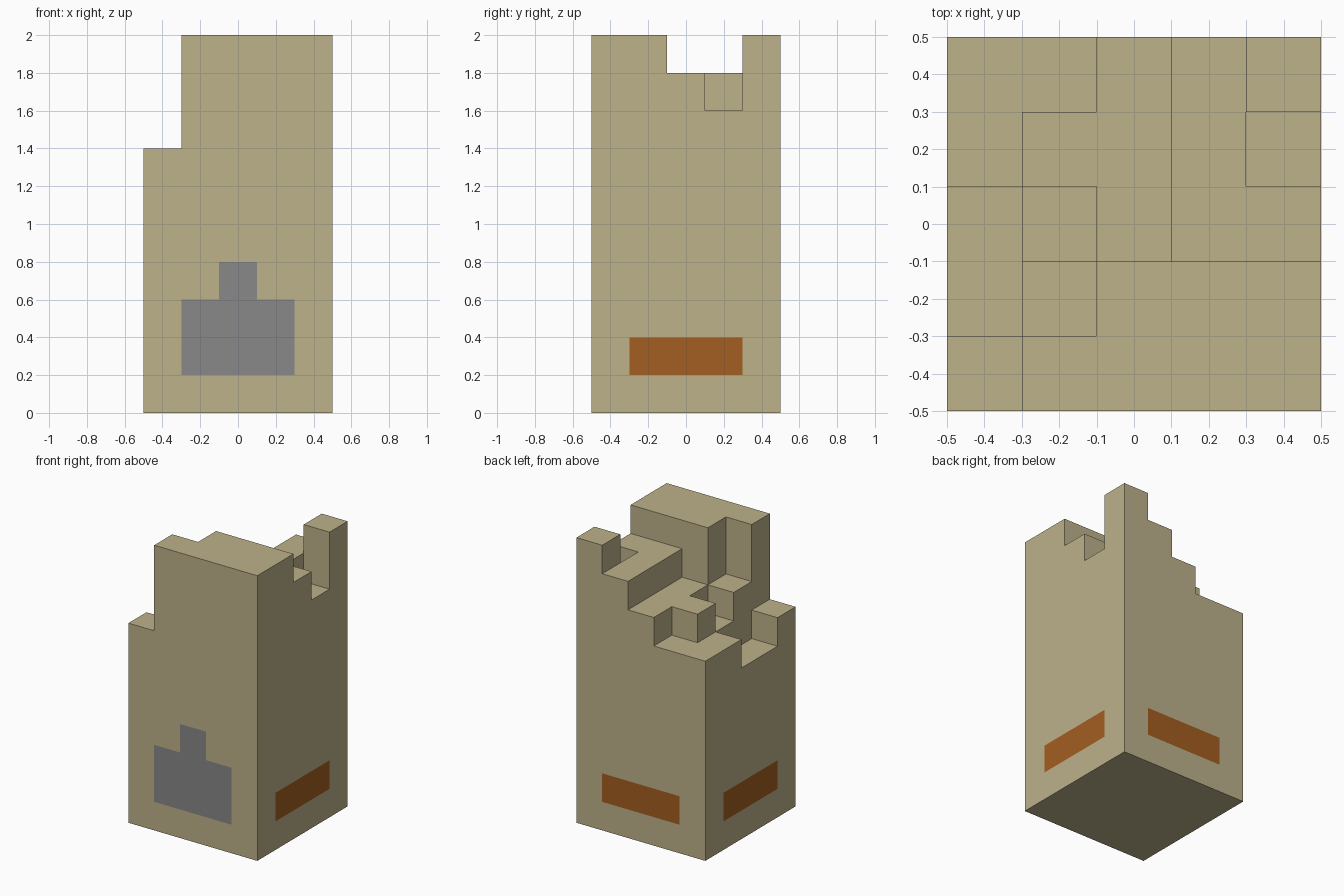
import bpy, bmesh
from mathutils import Vector

if "Cube" in bpy.data.objects:
    bpy.data.objects.remove(bpy.data.objects["Cube"], do_unlink=True)

CELL = 0.2
N = 5
# Column heights in cells: rows run front to back, columns run along +x
HEIGHTS = ["7" + "A" * 4, "68AAA", "67899", "78898", "7789A"]


def make_material(name, rgb):
    m = bpy.data.materials.new(name)
    m.use_nodes = True
    m.diffuse_color = (*rgb, 1)
    m.node_tree.nodes["Principled BSDF"].inputs["Base Color"].default_value = (*rgb, 1)
    return m


def solid(i, j, k):
    return 0 <= i < N and 0 <= j < N and 0 <= k < int(HEIGHTS[j][i], 16)


def paint(i, j, k, d):
    """Grey doorway on the front, rust band on the other outer walls."""
    if d.y < 0 and j == 0:
        return int((k in (1, 2) and 0 < i < 4) or (k == 3 and i == 2))
    side = (d.x > 0 and i == N - 1) or (d.x < 0 and i == 0)
    if side and k == 1 and 0 < j < 4:
        return 2
    if d.y > 0 and j == N - 1 and k == 1 and 0 < i < 4:
        return 2
    return 0


# Exposed faces of the stepped tower
bm = bmesh.new()
for j in range(N):
    for i in range(N):
        for k in range(int(HEIGHTS[j][i], 16)):
            centre = Vector((i - 2, j - 2, k + 0.5))
            for axis in range(3):
                for sign in (-1, 1):
                    d = Vector((0, 0, 0))
                    d[axis] = sign
                    if solid(i + int(d.x), j + int(d.y), k + int(d.z)):
                        continue
                    u = Vector((0, 0, 0))
                    u[(axis + 1) % 3] = 0.5
                    v = d.cross(u)
                    c = centre + d / 2
                    corners = (c - u - v, c + u - v, c + u + v, c - u + v)
                    f = bm.faces.new([bm.verts.new(p * CELL) for p in corners])
                    f.material_index = paint(i, j, k, d)

# Weld and merge flat areas, keeping colour borders
bmesh.ops.remove_doubles(bm, verts=bm.verts, dist=0.001)
bmesh.ops.dissolve_limit(bm, angle_limit=0.01, verts=bm.verts, edges=bm.edges,
                         delimit={'MATERIAL'})
mesh = bpy.data.meshes.new("ruined_tower")
bm.to_mesh(mesh)
bm.free()
for name, rgb in (("sandstone", (0.51, 0.445, 0.258)),
                  ("grey_door", (0.246, 0.246, 0.246)),
                  ("rust_band", (0.366, 0.112, 0.015))):
    mesh.materials.append(make_material(name, rgb))
tower = bpy.data.objects.new("ruined_tower", mesh)
bpy.context.scene.collection.objects.link(tower)
